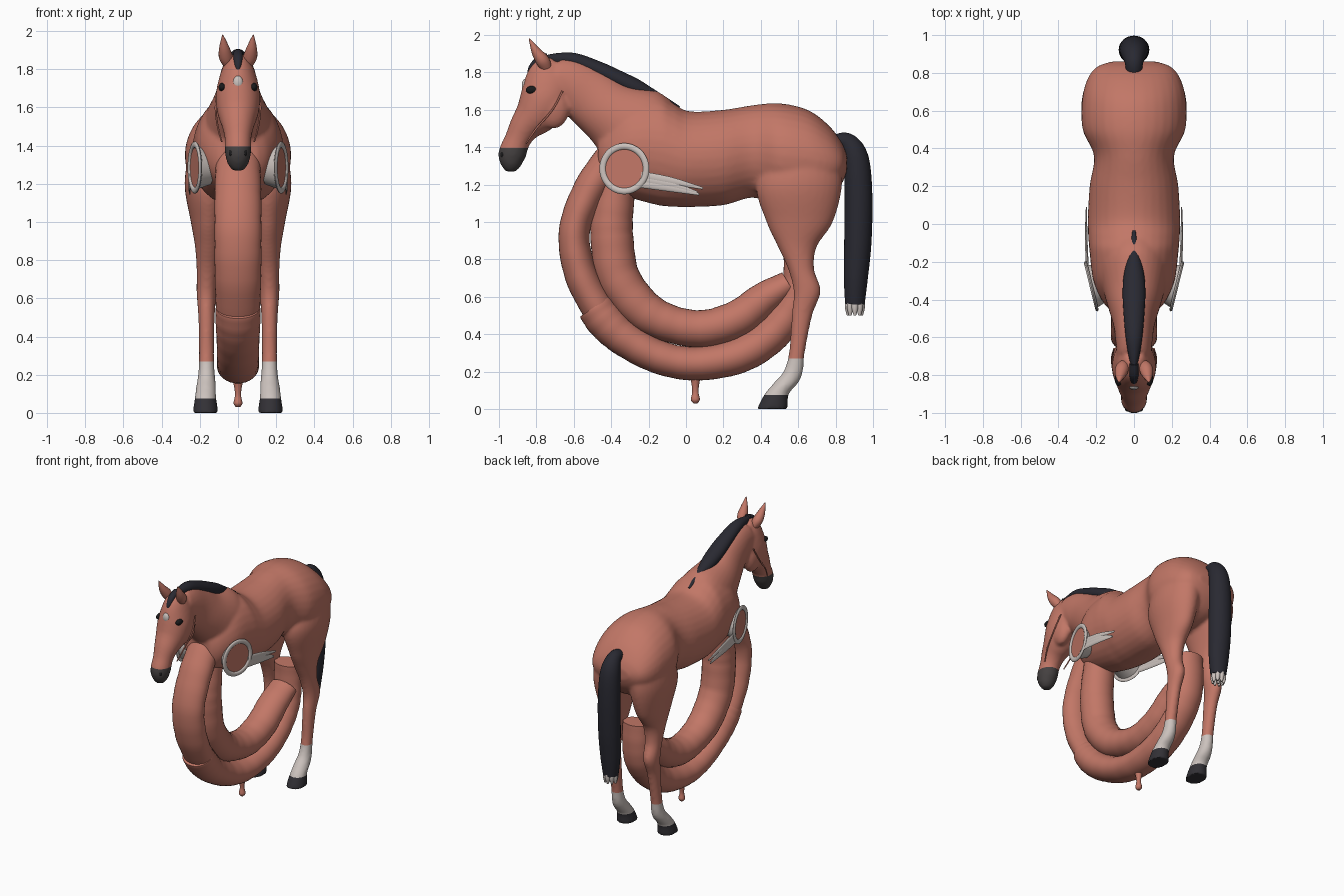
import bpy, bmesh, math
from mathutils import Vector, Matrix

if "Cube" in bpy.data.objects:
    bpy.data.objects.remove(bpy.data.objects["Cube"])


def material(name, rgb):
    m = bpy.data.materials.new(name)
    m.diffuse_color = (*rgb, 1)
    m.use_nodes = True
    m.node_tree.nodes["Principled BSDF"].inputs["Base Color"].default_value = m.diffuse_color
    return m


COAT = material("chestnut coat", (0.54, 0.185, 0.135))
HAIR = material("dark hair", (0.022, 0.022, 0.031))
MUZZLE = material("grey muzzle", (0.06, 0.053, 0.053))
WHITE = material("white marking", (0.60, 0.54, 0.51))
HOOF = material("dark hoof", (0.032, 0.030, 0.036))
BLACK = material("black eye", (0.010, 0.010, 0.011))


def finish(name, bm, *mats):
    bmesh.ops.recalc_face_normals(bm, faces=bm.faces)
    me = bpy.data.meshes.new(name)
    for m in mats:
        me.materials.append(m)
    bm.to_mesh(me)
    bm.free()
    ob = bpy.data.objects.new(name, me)
    bpy.context.collection.objects.link(ob)
    return ob


def spline(a, b, c, d, t):
    return [0.5 * (2*q + (r - p)*t + (2*p - 5*q + 4*r - s)*t*t + (3*q - p - 3*r + s)*t**3)
            for p, q, r, s in zip(a, b, c, d)]


def loft(name, stations, mat, up=None, side=1, steps=7, sides=32, ripple=0):
    """Elliptical tube through stations (x, y, z, half width in x, half depth)."""
    n = len(stations)
    pts = []
    for i in range(n - 1):
        quad = [stations[min(max(i + k, 0), n - 1)] for k in (-1, 0, 1, 2)]
        pts += [spline(*quad, s / steps) for s in range(steps)]
    pts.append(stations[-1])
    bm = bmesh.new()
    rings = []
    for i, p in enumerate(pts):
        a, b = pts[max(i - 1, 0)], pts[min(i + 1, len(pts) - 1)]
        nrm = Vector(up) if up else Vector((0, a[2] - b[2], b[1] - a[1])).normalized()
        grow = 1 - ripple * (i % 4 == 0)
        ring = []
        for k in range(sides):
            ang = 2 * math.pi * k / sides
            v = Vector(p[:3]) + nrm * (max(p[4], 0.002) * grow * math.sin(ang))
            v.x = side * (v.x + max(p[3], 0.002) * grow * math.cos(ang))
            ring.append(bm.verts.new(v))
        rings.append(ring)
    for r, q in zip(rings, rings[1:]):
        for k in range(sides):
            j = (k + 1) % sides
            bm.faces.new((r[k], r[j], q[j], q[k]))
    bm.faces.new(rings[0])
    bm.faces.new(rings[-1])
    return finish(name, bm, mat)


def ball(name, loc, size, mat):
    bm = bmesh.new()
    bmesh.ops.create_uvsphere(bm, u_segments=20, v_segments=12, radius=1,
                              matrix=Matrix.Translation(loc) @ Matrix.Diagonal((*size, 1)))
    return finish(name, bm, mat)


# Torso: y, top, bottom, half width
torso = [(-.47, 1.48, 1.22, .10), (-.42, 1.55, 1.17, .16), (-.30, 1.65, 1.13, .215),
         (-.15, 1.675, 1.09, .235), (-.07, 1.635, 1.082, .242), (.02, 1.592, 1.08, .245),
         (.2, 1.60, 1.09, .235),
         (.36, 1.625, 1.13, .212), (.5, 1.635, 1.08, .272), (.65, 1.60, 1.08, .275),
         (.76, 1.52, 1.12, .25), (.83, 1.43, 1.2, .20), (.86, 1.36, 1.27, .12)]
parts = [loft("torso", [(0, y, (t + b)/2, w, (t - b)/2) for y, t, b, w in torso], COAT, up=(0, 0, 1))]

# Neck and head
parts.append(loft("neck", [(0, -.20, 1.45, .19, .23), (0, -.28, 1.50, .18, .235),
                           (0, -.405, 1.585, .145, .178), (0, -.515, 1.67, .112, .158),
                           (0, -.615, 1.735, .098, .14), (0, -.70, 1.76, .09, .12)], COAT))
parts.append(loft("head", [(0, -.67, 1.835, .05, .08), (0, -.71, 1.78, .09, .132), (0, -.745, 1.67, .116, .14),
                           (0, -.795, 1.585, .11, .12), (0, -.86, 1.51, .086, .086),
                           (0, -.90, 1.44, .070, .070), (0, -.93, 1.36, .068, .074),
                           (0, -.935, 1.30, .052, .052), (0, -.935, 1.268, .025, .025)], COAT))
parts += [ball("cheek", (s * .058, -.71, 1.61), (.054, .088, .112), COAT) for s in (1, -1)]

# Hind legs: z, front, back, x, half width
leg = [(1.40, .46, .82, .13, .12), (1.2, .375, .835, .15, .13), (1.0, .43, .785, .155, .092),
       (.87, .49, .70, .155, .07), (.75, .545, .685, .16, .057), (.63, .575, .72, .165, .052),
       (.5, .565, .675, .165, .043), (.3, .55, .635, .165, .040), (.2, .52, .625, .165, .044),
       (.14, .47, .60, .167, .052), (.08, .42, .55, .17, .056), (0, .378, .545, .17, .068)]
for s in (1, -1):
    parts.append(loft("hind_leg", [(x, (f + b)/2, z, w, (b - f)/2) for z, f, b, x, w in leg],
                      COAT, up=(0, 1, 0), side=s))

# Fuse the flesh parts into one smooth body
bpy.ops.object.select_all(action='DESELECT')
for p in parts:
    p.select_set(True)
body = parts[0]
bpy.context.view_layer.objects.active = body
bpy.ops.object.join()
body.name = "horse_body"
rem = body.modifiers.new("fuse", 'REMESH')
rem.mode, rem.voxel_size = 'VOXEL', 0.011
smo = body.modifiers.new("soften", 'SMOOTH')
smo.factor, smo.iterations = 0.5, 8
bpy.ops.object.modifier_apply(modifier="fuse")
bpy.ops.object.modifier_apply(modifier="soften")
body.data.materials.clear()
for m in (COAT, MUZZLE, WHITE, HOOF):
    body.data.materials.append(m)

# Cut clean colour borders for hooves, socks and muzzle
bm = bmesh.new()
bm.from_mesh(body.data)
for z, ymax in ((.075, 2), (.27, 2), (1.395, -.84)):
    faces = [f for f in bm.faces if f.calc_center_median().y < ymax and abs(f.calc_center_median().z - z) < .05]
    geom = set(faces) | {e for f in faces for e in f.edges} | {v for f in faces for v in f.verts}
    bmesh.ops.bisect_plane(bm, geom=list(geom), plane_co=(0, 0, z), plane_no=(0, 0, 1))
for f in bm.faces:
    c = f.calc_center_median()
    f.material_index = 3 if c.z < .075 else 2 if c.z < .27 else 1 if c.y < -.84 and c.z < 1.395 else 0
bm.to_mesh(body.data)
bm.free()

# Coiled tubes that replace the front legs
loft("outer_tube_upper", [(0, -.40, 1.34, .115, .09), (0, -.515, 1.17, .122, .09), (0, -.597, .95, .123, .083),
                          (0, -.562, .72, .122, .088), (0, -.46, .52, .115, .088)], COAT, ripple=.015)
loft("outer_tube_lower", [(0, -.485, .55, .118, .10), (0, -.43, .475, .118, .105), (0, -.33, .38, .112, .097),
                          (0, -.15, .28, .11, .09), (0, .05, .243, .11, .09), (0, .28, .285, .11, .095),
                          (0, .45, .39, .11, .095), (0, .56, .53, .108, .09), (0, .597, .68, .105, .08),
                          (0, .597, .84, .10, .075)], COAT, ripple=.015)
loft("inner_tube", [(0, -.36, 1.25, .11, .10), (0, -.392, 1.05, .115, .11), (0, -.395, .9, .118, .115),
                    (0, -.36, .70, .118, .115), (0, -.235, .535, .115, .11), (0, -.08, .455, .11, .10),
                    (0, .1, .43, .11, .10), (0, .28, .485, .11, .10), (0, .42, .59, .108, .09),
                    (0, .55, .67, .10, .07)], COAT, ripple=.015)
loft("tube_nub", [(0, .05, .18, .03, .03), (0, .05, .13, .019, .02), (0, .05, .09, .016, .017),
                  (0, .05, .05, .023, .024), (0, .05, .03, .010, .010)], COAT, sides=16)

# Tail with white tips
loft("tail", [(0, .79, 1.43, .04, .035), (0, .86, 1.425, .05, .052), (0, .908, 1.34, .07, .068),
              (0, .922, 1.15, .08, .074), (0, .919, .9, .08, .073), (0, .908, .7, .072, .064),
              (0, .903, .56, .055, .052)], HAIR)
for i in range(9):
    a = i * 2 * math.pi / 8
    r = 0 if i == 8 else .036
    x, y = r * math.cos(a), .903 + r * math.sin(a)
    loft("tail_tip", [(x, y, .575, .018, .018), (x, y, .54, .018, .018), (x * 1.1, y, .50, .007, .007)],
         WHITE, sides=10, steps=3)

# Mane and forelock
loft("mane", [(0, -.76, 1.87, .015, .02), (0, -.68, 1.87, .032, .034), (0, -.59, 1.862, .045, .04),
              (0, -.46, 1.81, .056, .045), (0, -.36, 1.762, .06, .047), (0, -.27, 1.718, .054, .047),
              (0, -.18, 1.678, .034, .032), (0, -.04, 1.605, .010, .016)], HAIR)
loft("forelock", [(0, -.74, 1.885, .024, .02), (0, -.795, 1.862, .024, .018), (0, -.828, 1.82, .018, .016),
                  (0, -.842, 1.785, .006, .006)], HAIR, sides=16)
ball("forehead_star", (0, -.860, 1.73), (.027, .018, .036), WHITE)

for s in (1, -1):
    # Ears, eyes, nostrils and cheek cord
    loft("ear", [(.050, -.735, 1.80, .012, .02), (.062, -.762, 1.855, .036, .036),
                 (.071, -.80, 1.91, .028, .026), (.080, -.838, 1.98, .003, .003)], COAT, side=s, sides=16)
    ball("eye", (s * .082, -.822, 1.706), (.020, .035, .022), BLACK)
    ball("nostril", (s * .036, -.980, 1.36), (.012, .012, .018), BLACK)
    loft("cheek_cord", [(.105, -.66, 1.70, .005, .005), (.117, -.715, 1.60, .005, .005),
                        (.106, -.80, 1.50, .005, .005), (.085, -.855, 1.42, .004, .004)], COAT, side=s, sides=8)

    # Shoulder stump with coat-coloured face, white sleeve and rim
    axis = Vector((s * math.cos(.24), -math.sin(.24), 0))
    place = Matrix.Translation((s * .226, -.33, 1.285)) @ axis.to_track_quat('Z', 'Y').to_matrix().to_4x4()
    bm = bmesh.new()
    bmesh.ops.create_cone(bm, cap_ends=True, segments=48, radius1=.09, radius2=.118, depth=.08,
                          matrix=place @ Matrix.Translation((0, 0, -.04)))
    for f in bm.faces:
        f.material_index = 0 if len(f.verts) > 4 else 1
    finish("shoulder_stump", bm, COAT, WHITE)
    bm = bmesh.new()
    rings = []
    for i in range(48):
        a = 2 * math.pi * i / 48
        rings.append([bm.verts.new(place @ Vector(((.12 + .017 * math.cos(b)) * math.cos(a),
                                                   (.12 + .017 * math.cos(b)) * math.sin(a),
                                                   .009 * math.sin(b))))
                      for b in [k * math.pi / 5 for k in range(10)]])
    for i in range(48):
        r, q = rings[i], rings[(i + 1) % 48]
        for k in range(10):
            bm.faces.new((r[k], r[(k + 1) % 10], q[(k + 1) % 10], q[k]))
    finish("shoulder_rim", bm, WHITE)

    # White ribbons trailing back from the rim
    for z0, z1, y1 in ((1.25, 1.18, .09), (1.23, 1.158, .06), (1.205, 1.148, .07)):
        loft("ribbon", [(.246, -.24, z0, .007, .022), (.253, -.08, (z0 + z1)/2 + .005, .007, .02),
                        (.252, y1, z1, .003, .006)], WHITE, side=s, sides=12)

# Smooth shading with crisp edges
bpy.ops.object.select_all(action='SELECT')
bpy.context.view_layer.objects.active = body
bpy.ops.object.shade_smooth_by_angle(angle=math.radians(45))
